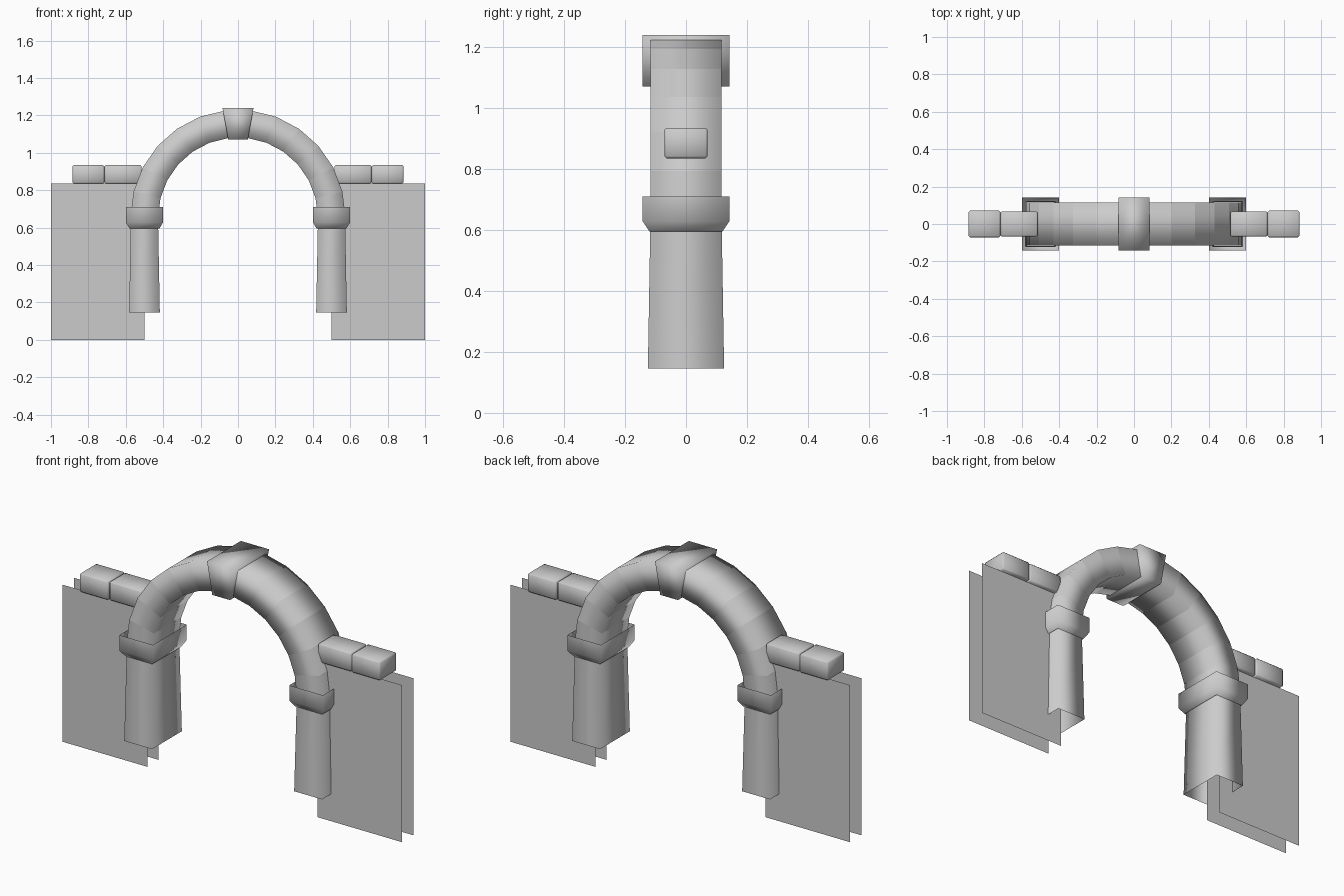
import bpy
import bmesh
import math
from mathutils import Vector

cube = bpy.data.objects.get("Cube")
if cube:
    bpy.data.objects.remove(cube, do_unlink=True)

stone = bpy.data.materials.new("grey stone")
stone.use_nodes = True
GREY = (0.6, 0.6, 0.6, 1)
stone.diffuse_color = GREY
stone.node_tree.nodes["Principled BSDF"].inputs["Base Color"].default_value = GREY


def finish(name, bm, smooth=True):
    bmesh.ops.recalc_face_normals(bm, faces=bm.faces)
    for face in bm.faces:
        face.smooth = smooth
    mesh = bpy.data.meshes.new(name)
    bm.to_mesh(mesh)
    bm.free()
    mesh.materials.append(stone)
    obj = bpy.data.objects.new(name, mesh)
    bpy.context.collection.objects.link(obj)
    return obj


def rect(cx, z, hx, hy):
    """Horizontal rectangle used as one ring of a loft."""
    return [Vector((cx + sx * hx, sy * hy, z))
            for sx, sy in ((-1, -1), (1, -1), (1, 1), (-1, 1))]


def loft(name, rings, capped=False, sharp_rings=False):
    """Square tube through the rings, open or capped at the ends."""
    bm = bmesh.new()
    loops = [[bm.verts.new(p) for p in ring] for ring in rings]
    for a, b in zip(loops, loops[1:]):
        for i in range(4):
            j = (i + 1) % 4
            bm.faces.new((a[i], a[j], b[j], b[i]))
    if capped:
        bm.faces.new(loops[0])
        bm.faces.new(loops[-1])
    if sharp_rings:
        for ring in loops:
            for i in range(4):
                bm.edges.get((ring[i], ring[(i + 1) % 4])).smooth = False
    return finish(name, bm)


def block(name, x0, x1, z0, z1, hy):
    """Coping stone with slightly worn edges."""
    bm = bmesh.new()
    bmesh.ops.create_cube(bm, size=1)
    for v in bm.verts:
        v.co = Vector(((x0 + x1) / 2 + v.co.x * (x1 - x0),
                       v.co.y * 2 * hy,
                       (z0 + z1) / 2 + v.co.z * (z1 - z0)))
    bmesh.ops.bevel(bm, geom=bm.edges[:], offset=0.007, segments=1, affect='EDGES')
    return finish(name, bm)


# Arch: square section swept round a half circle, one ring per joint
SEGMENTS, SPRING_Z = 13, 0.655
INNER, OUTER, DEPTH = 0.427, 0.575, 0.116
rings = []
for i in range(SEGMENTS + 1):
    a = math.pi * i / SEGMENTS
    rings.append([Vector((r * math.cos(a), y, SPRING_Z + r * math.sin(a)))
                  for r, y in ((INNER, -DEPTH), (OUTER, -DEPTH),
                               (OUTER, DEPTH), (INNER, DEPTH))])
loft("arch", rings, sharp_rings=True)

# Keystone
loft("keystone", [rect(0, 1.07, 0.052, 0.142), rect(0, 1.24, 0.083, 0.142)], capped=True)

for side, s in (("left", 1), ("right", -1)):
    cx = 0.5 * s
    # Hollow tapered pillar
    loft(side + "_pillar", [rect(cx, 0.145, 0.082, 0.125), rect(cx, 0.62, 0.073, 0.117)])
    # Collar at the top of the pillar
    loft(side + "_collar", [rect(cx, 0.595, 0.08, 0.12), rect(cx, 0.628, 0.099, 0.142),
                            rect(cx, 0.71, 0.099, 0.142)])
    # Thin wall sheets, front and back
    for face, y in (("front", -0.048), ("back", 0.048)):
        bm = bmesh.new()
        bm.faces.new([bm.verts.new((x * s, y, z))
                      for x, z in ((0.5, 0), (1, 0), (1, 0.835), (0.5, 0.835))])
        finish(side + "_wall_" + face, bm, smooth=False)
    # Coping stones on the wall
    for label, x0, x1, hy in (("inner", 0.515, 0.713, 0.067), ("outer", 0.715, 0.885, 0.071)):
        a, b = sorted((x0 * s, x1 * s))
        block(side + "_coping_" + label, a, b, 0.835, 0.935, hy)
